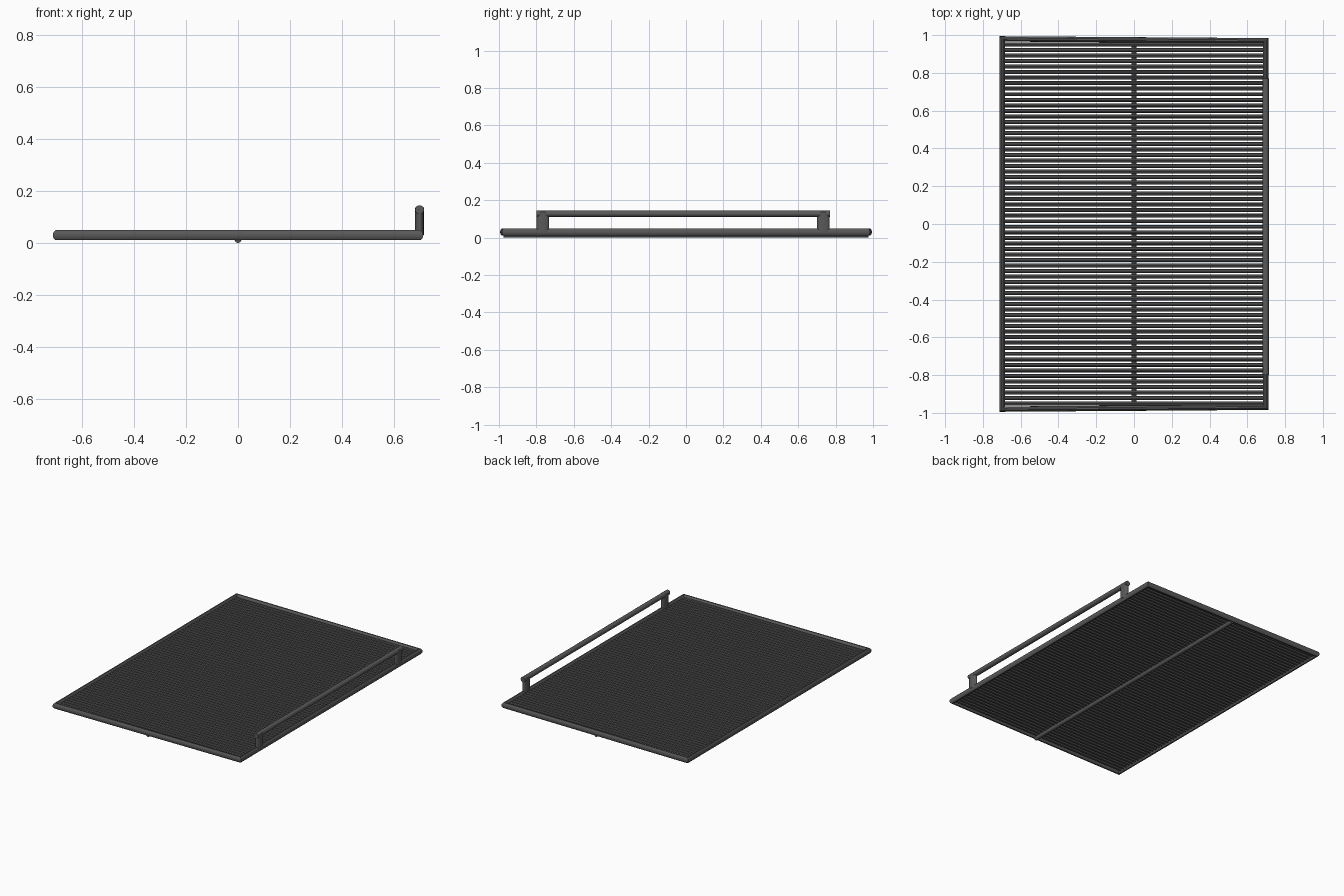
import bpy
from mathutils import Vector

if "Cube" in bpy.data.objects:
    bpy.data.objects.remove(bpy.data.objects["Cube"])


def tube(name, paths, radius, cyclic=False, sides=3, smooth=True):
    """Round tube swept along one or more straight-segment paths."""
    cu = bpy.data.curves.new(name, 'CURVE')
    cu.dimensions = '3D'
    cu.bevel_depth = radius
    cu.bevel_resolution = sides
    cu.use_fill_caps = True
    for pts in paths:
        sp = cu.splines.new('POLY')
        sp.points.add(len(pts) - 1)
        for p, co in zip(sp.points, pts):
            p.co = (*co, 1)
        sp.use_cyclic_u = cyclic
    tmp = bpy.data.objects.new(name + "_curve", cu)
    bpy.context.collection.objects.link(tmp)
    bpy.context.view_layer.update()
    mesh = bpy.data.meshes.new_from_object(
        tmp.evaluated_get(bpy.context.evaluated_depsgraph_get()))
    bpy.data.objects.remove(tmp)
    ob = bpy.data.objects.new(name, mesh)
    bpy.context.collection.objects.link(ob)
    bpy.context.view_layer.objects.active = ob
    ob.select_set(True)
    bpy.ops.object.shade_smooth_by_angle(angle=0.7)
    ob.select_set(False)
    mat = bpy.data.materials.get("dark_iron") or bpy.data.materials.new("dark_iron")
    mat.diffuse_color = (0.1, 0.1, 0.1, 1)
    mat.use_nodes = True
    mat.node_tree.nodes["Principled BSDF"].inputs["Base Color"].default_value = mat.diffuse_color
    mesh.materials.clear()
    mesh.materials.append(mat)
    return ob


# Outer frame, very slightly tapered to the right
Z = 0.03
tube("frame", [[(-0.697, -0.98, Z), (0.697, -0.97, Z),
                (0.697, 0.97, Z), (-0.697, 0.98, Z)]], 0.02, True)

# Grill bars running left to right
N = 66
ys = [-0.95 + 1.9 * i / (N - 1) for i in range(N)]
tube("grill_bars", [[(-0.695, y, Z), (0.695, y, Z)] for y in ys], 0.0105, sides=2)

# Support rod underneath the bars
tube("support_rod", [[(0, -0.975, 0.014), (0, 0.975, 0.014)]], 0.014)

# Handle rail with two wide uprights on the right edge
rail_z = 0.128
tube("handle_rail", [[(0.697, -0.80, rail_z), (0.697, 0.77, rail_z)]], 0.0175)
for name, y in (("handle_leg_front", -0.765), ("handle_leg_back", 0.735)):
    leg = tube(name, [[(0, 0, Z), (0, 0, rail_z + 0.008)]], 0.0175)
    leg.scale.y = 2.0
    leg.location = Vector((0.697, y, 0))
